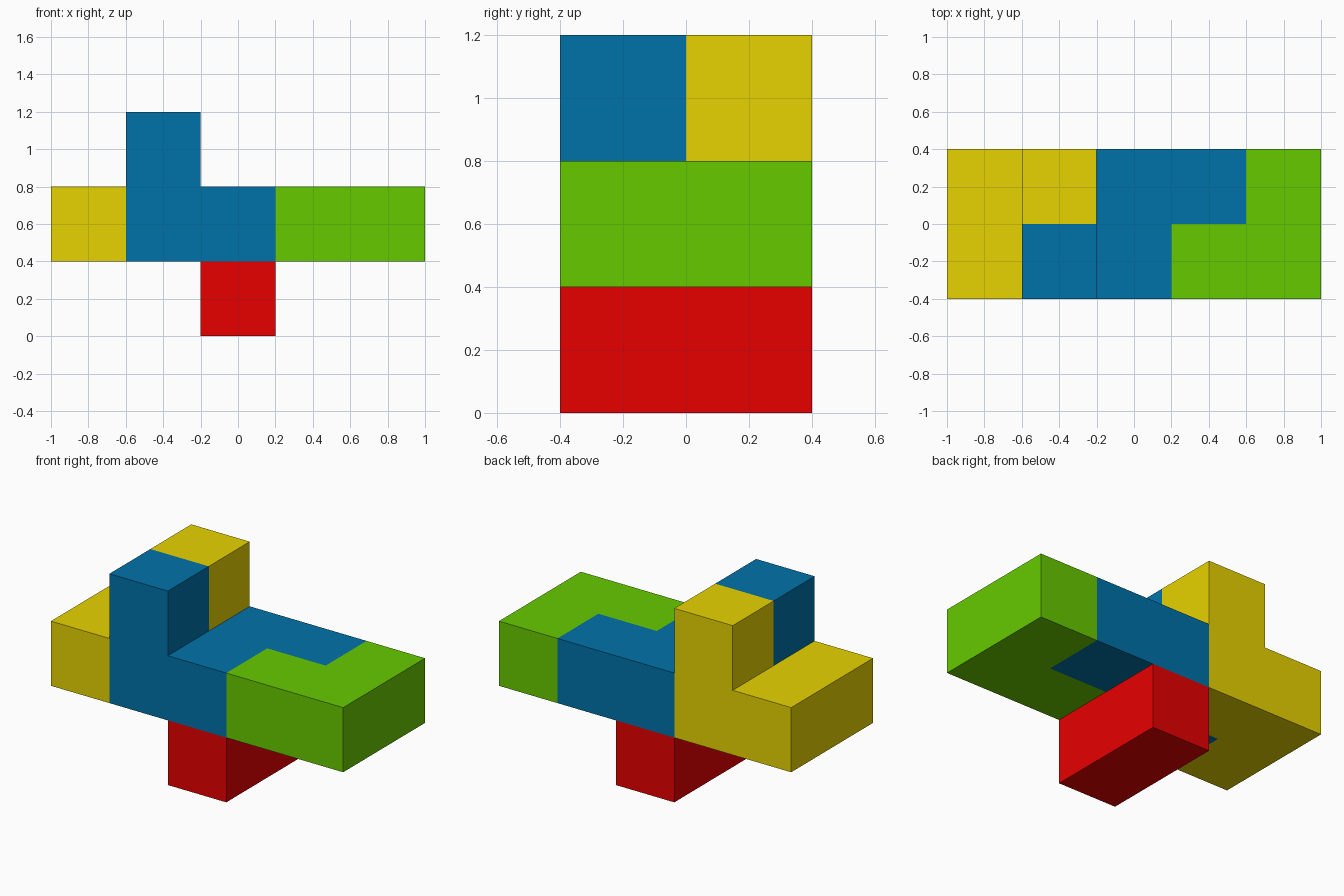
import bpy, bmesh
from mathutils import Vector

if "Cube" in bpy.data.objects:
    bpy.data.objects.remove(bpy.data.objects["Cube"])

U = 0.4                                # edge of one cube cell
ORIGIN = Vector((-1.0, -0.4, 0.0))     # corner of cell (0, 0, 0)


def box_cells(x0, x1, y0, y1, z0, z1):
    return {(x, y, z) for x in range(x0, x1) for y in range(y0, y1) for z in range(z0, z1)}


def piece(name, cells, colour_name, colour):
    """One solid made of cube cells, keeping only its outer faces."""
    bm = bmesh.new()
    for cell in cells:
        for axis in range(3):
            for side in (0, 1):
                other = list(cell)
                other[axis] += 2 * side - 1
                if tuple(other) in cells:
                    continue
                a, b = (axis + 1) % 3, (axis + 2) % 3
                verts = []
                for da, db in ((0, 0), (1, 0), (1, 1), (0, 1)):
                    p = list(cell)
                    p[axis] += side
                    p[a] += da
                    p[b] += db
                    verts.append(bm.verts.new(ORIGIN + Vector(p) * U))
                bm.faces.new(verts if side else verts[::-1])
    bmesh.ops.remove_doubles(bm, verts=bm.verts, dist=1e-4)
    bmesh.ops.dissolve_limit(bm, angle_limit=0.01, verts=bm.verts, edges=bm.edges)
    bmesh.ops.recalc_face_normals(bm, faces=bm.faces)
    mesh = bpy.data.meshes.new(name)
    bm.to_mesh(mesh)
    bm.free()
    mat = bpy.data.materials.new(colour_name)
    mat.diffuse_color = (*colour, 1.0)
    mat.use_nodes = True
    mat.node_tree.nodes["Principled BSDF"].inputs["Base Color"].default_value = mat.diffuse_color
    mesh.materials.append(mat)
    bpy.context.collection.objects.link(bpy.data.objects.new(name, mesh))


# Base block below the middle
piece("base_block", box_cells(2, 3, 0, 2, 0, 1), "red", (0.8, 0.0, 0.0))

# Left piece: end pair plus the back half of the tower
piece("left_piece", box_cells(0, 1, 0, 2, 1, 2) | box_cells(1, 2, 1, 2, 1, 3),
      "yellow", (0.8, 0.65, 0.0))

# Middle piece: front half of the tower, centre pair, back arm
piece("middle_piece", box_cells(1, 2, 0, 1, 1, 3) | box_cells(2, 3, 0, 2, 1, 2)
      | box_cells(3, 4, 1, 2, 1, 2), "blue", (0.0, 0.168, 0.4))

# Right piece: L shape
piece("right_piece", box_cells(3, 5, 0, 1, 1, 2) | box_cells(4, 5, 1, 2, 1, 2),
      "green", (0.136, 0.59, 0.0))
